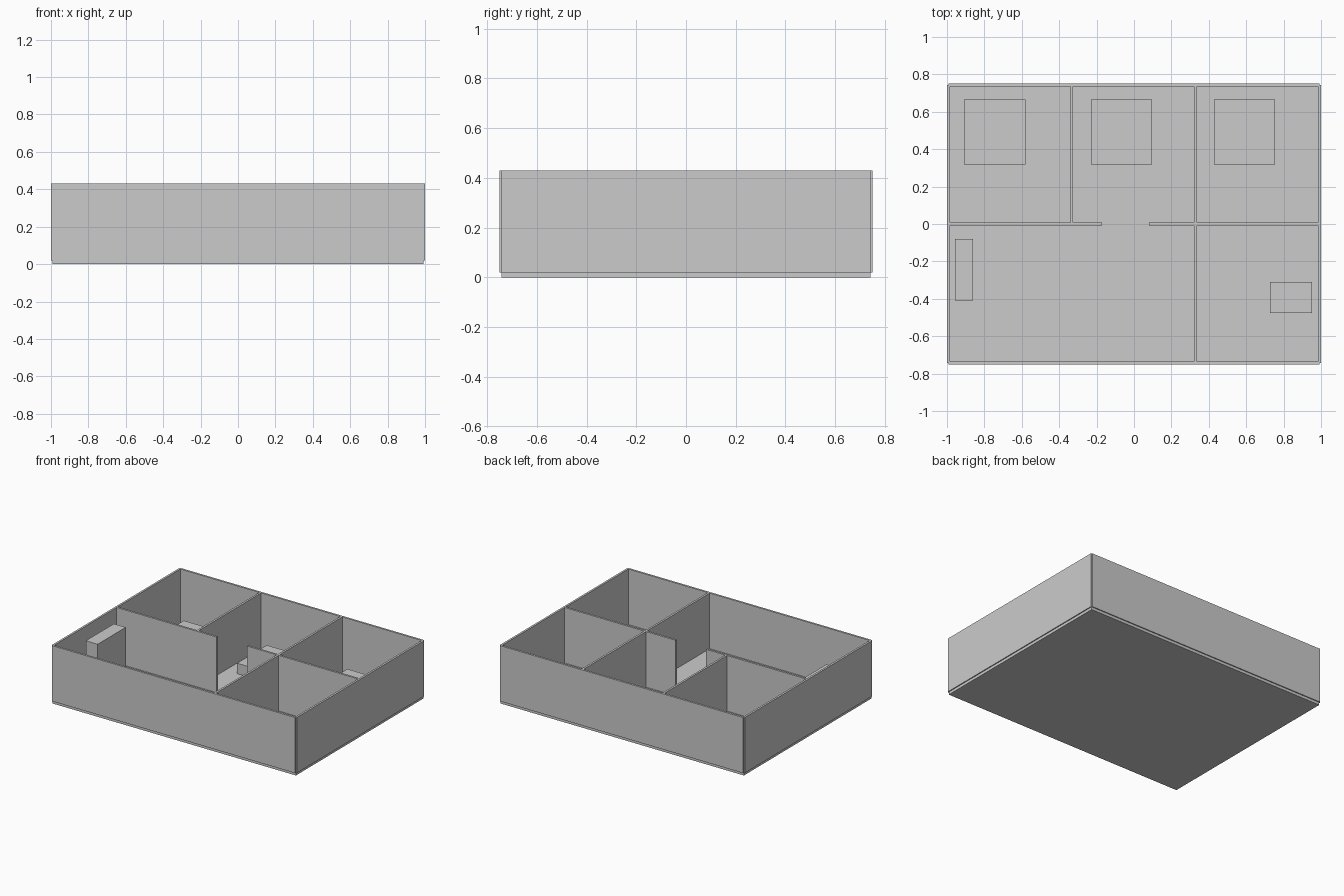
import bpy

if "Cube" in bpy.data.objects:
    bpy.data.objects.remove(bpy.data.objects["Cube"])

FLOOR_TOP, WALL_TOP = 0.02, 0.43
HALF_T = 0.0075          # half wall thickness
EX, EY = 0.9925, 0.7425  # wall centre lines


def box(name, x0, x1, y0, y1, z0, z1):
    bpy.ops.mesh.primitive_cube_add(size=1, location=((x0 + x1) / 2, (y0 + y1) / 2, (z0 + z1) / 2))
    ob = bpy.context.object
    ob.name = name
    ob.scale = (x1 - x0, y1 - y0, z1 - z0)
    bpy.ops.object.transform_apply(location=False, rotation=False, scale=True)
    return ob


def wall_x(name, y, x0, x1):
    box(name, x0, x1, y - HALF_T, y + HALF_T, FLOOR_TOP, WALL_TOP)


def wall_y(name, x, y0, y1):
    box(name, x - HALF_T, x + HALF_T, y0, y1, FLOOR_TOP, WALL_TOP)


# Floor slab
box("floor", -EX, EX, -EY, EY, 0, FLOOR_TOP)

# Outer walls, leaving a small notch at each corner
wall_x("front_wall", -EY, -EX, EX)
wall_x("back_wall", EY, -EX, EX)
wall_y("left_wall", -EX, -EY, EY)
wall_y("right_wall", EX, -EY, EY)

# Inner partitions with the doorway gap
wall_x("corridor_wall_left", 0, -EX, -0.17)
wall_x("corridor_wall_right", 0, 0.08, EX)
wall_y("bedroom_divider", -0.333, 0, EY)
wall_y("long_divider", 0.329, -EY, EY)

# One bed per back room
for i, x in enumerate((-0.908, -0.23, 0.428)):
    box(f"bed_{i + 1}", x, x + 0.327, 0.317, 0.665, FLOOR_TOP, 0.097)

# Tall cabinet and low table in the front rooms
box("cabinet", -0.957, -0.86, -0.408, -0.08, FLOOR_TOP, 0.345)
box("table", 0.727, 0.953, -0.477, -0.311, FLOOR_TOP, 0.12)
